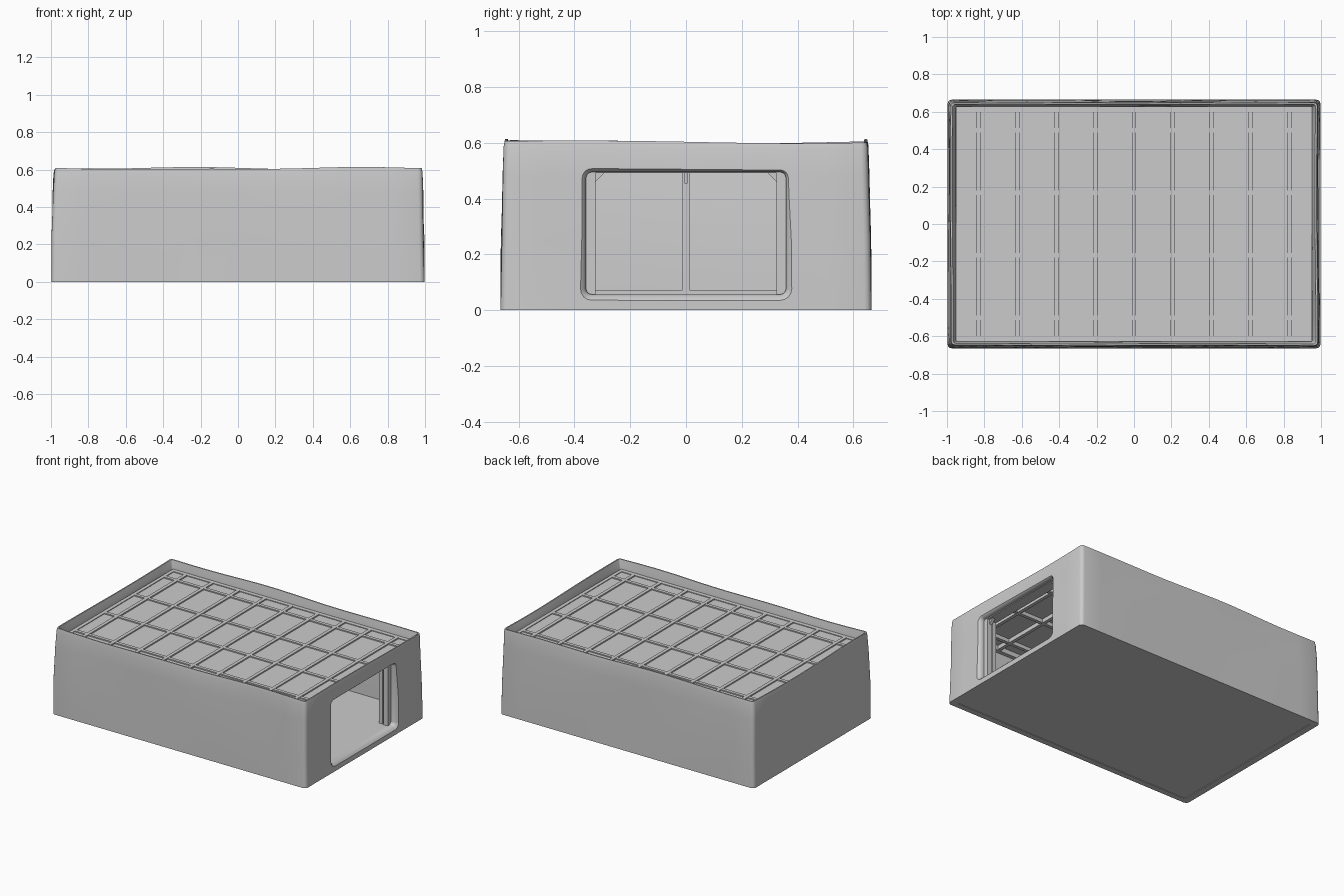
import bpy, bmesh, math
from mathutils import Vector

if "Cube" in bpy.data.objects:
    bpy.data.objects.remove(bpy.data.objects["Cube"])


def box(name, x0, x1, y0, y1, z0, z1):
    bm = bmesh.new()
    bmesh.ops.create_cube(bm, size=1)
    for v in bm.verts:
        v.co = Vector(((x0 + x1) / 2 + v.co.x * (x1 - x0),
                       (y0 + y1) / 2 + v.co.y * (y1 - y0),
                       (z0 + z1) / 2 + v.co.z * (z1 - z0)))
    return finish(name, bm)


def finish(name, bm):
    bmesh.ops.recalc_face_normals(bm, faces=bm.faces)
    me = bpy.data.meshes.new(name)
    bm.to_mesh(me)
    bm.free()
    ob = bpy.data.objects.new(name, me)
    bpy.context.collection.objects.link(ob)
    return ob


def ring(hx, hy, r, nx=14, ny=10, nc=3):
    """Rounded rectangle with subdivided sides, counter-clockwise."""
    pts = []
    corners = [(1, -1, -90), (1, 1, 0), (-1, 1, 90), (-1, -1, 180)]
    for i, (sx, sy, a0) in enumerate(corners):
        c = Vector((sx * (hx - r), sy * (hy - r)))
        arc = [c + r * Vector((math.cos(math.radians(a0 + 90 * k / nc)),
                               math.sin(math.radians(a0 + 90 * k / nc)))) for k in range(nc + 1)]
        pts += arc
        nsx, nsy, na = corners[(i + 1) % 4]
        end = Vector((nsx * (hx - r), nsy * (hy - r))) + r * Vector(
            (math.cos(math.radians(na)), math.sin(math.radians(na))))
        n = ny if i % 2 == 0 else nx
        pts += [arc[-1].lerp(end, k / n) for k in range(1, n)]
    return pts


# Uneven plastered wall: closed cross-section swept around the plan
# (half x, half y, z, corner radius, waviness of the height)
section = [(.998, .665, 0, .025, 0), (.994, .662, .25, .025, 0), (.988, .656, .48, .025, 0),
           (.984, .652, .585, .025, 1), (.979, .648, .606, .02, 1), (.970, .640, .606, .014, 1),
           (.960, .634, .57, .01, .4), (.952, .628, .53, .01, 0), (.950, .624, 0, .01, 0)]
bm = bmesh.new()
loops = []
for hx, hy, z, r, w in section:
    loop = []
    for p in ring(hx, hy, r):
        wave = .005 * math.sin(3.1 * p.x + 2.3 * p.y + 1) + .003 * math.sin(7 * p.x - 5 * p.y)
        push = 1 + .003 * math.sin(5 * p.x + 9 * z + 4 * p.y) * (z > 0)
        loop.append(bm.verts.new((p.x * push, p.y * push, z + w * wave)))
    loops.append(loop)
for a, b in zip(loops, loops[1:] + loops[:1]):
    for i in range(len(a)):
        j = (i + 1) % len(a)
        bm.faces.new((a[i], a[j], b[j], b[i]))
walls = finish("plaster_walls", bm)

# Door opening cutter, flaring softly toward the outside
bm = bmesh.new()
loops = []
for x, grow in [(.88, 0), (.965, 0), (.98, .004), (.989, .012), (1.01, .035)]:
    loops.append([bm.verts.new((x, p.x, .276 + p.y)) for p in ring(.358 + grow, .219 + grow, .02 + grow, 1, 1, 4)])
for a, b in zip(loops, loops[1:]):
    for i in range(len(a)):
        j = (i + 1) % len(a)
        bm.faces.new((a[i], a[j], b[j], b[i]))
bm.faces.new(loops[0])
bm.faces.new(loops[-1])
cutter = finish("door_cutter", bm)
cutter.hide_render = True
cutter.hide_viewport = False
mod = walls.modifiers.new("door", 'BOOLEAN')
mod.object = cutter
mod.operation = 'DIFFERENCE'
mod.solver = 'EXACT'
bpy.context.view_layer.objects.active = walls
walls.select_set(True)
bpy.ops.object.modifier_apply(modifier="door")
bpy.data.objects.remove(cutter)
bpy.ops.object.shade_smooth_by_angle(angle=math.radians(35))

# Floor slab and roof deck
box("floor_slab", -.951, .951, -.626, .626, .004, .055)
box("roof_deck", -.953, .953, -.629, .629, .533, .542)

# Perimeter beams under and around the deck edge
for s in (-1, 1):
    box("long_edge_beam", -.948, .948, s * .598, s * .627, .500, .547)
    box("short_edge_beam", s * .925, s * .950, -.598, .598, .500, .547)

# Roof lattice: nine cross rafters and four long purlins
for i in range(9):
    x = -.83 + i * .2075
    box("cross_rafter", x - .012, x + .012, -.598, .598, .505, .551)
for y in (-.5, -.167, .167, .5):
    box("long_purlin", -.925, .925, y - .012, y + .012, .507, .550)


# Corner brace between a post and the beam above it
def brace(name, x0, x1, y, s, z):
    bm = bmesh.new()
    prof = [(0, 0), (s * .035, 0), (0, -.035)]
    lo = [bm.verts.new((x0, y + a, z + b)) for a, b in prof]
    hi = [bm.verts.new((x1, y + a, z + b)) for a, b in prof]
    bm.faces.new(lo)
    bm.faces.new(hi)
    for i in range(3):
        j = (i + 1) % 3
        bm.faces.new((lo[i], lo[j], hi[j], hi[i]))
    finish(name, bm)


# Timber door frame just inside the opening
for s in (-1, 1):
    box("door_post", .915, .950, s * .325, s * .365, .055, .505)
    box("door_inner_post", .875, .905, s * .330, s * .360, .055, .505)
    brace("door_brace", .915, .935, s * .325, -s, .495)
box("door_header", .875, .950, -.365, .365, .492, .510)

# Rear wall: centre post, its bracket and the sill
box("rear_post", -.950, -.925, -.013, .013, .055, .505)
box("rear_bracket", -.925, -.890, -.005, .005, .455, .505)
box("rear_sill", -.950, -.925, -.624, .624, .055, .072)
